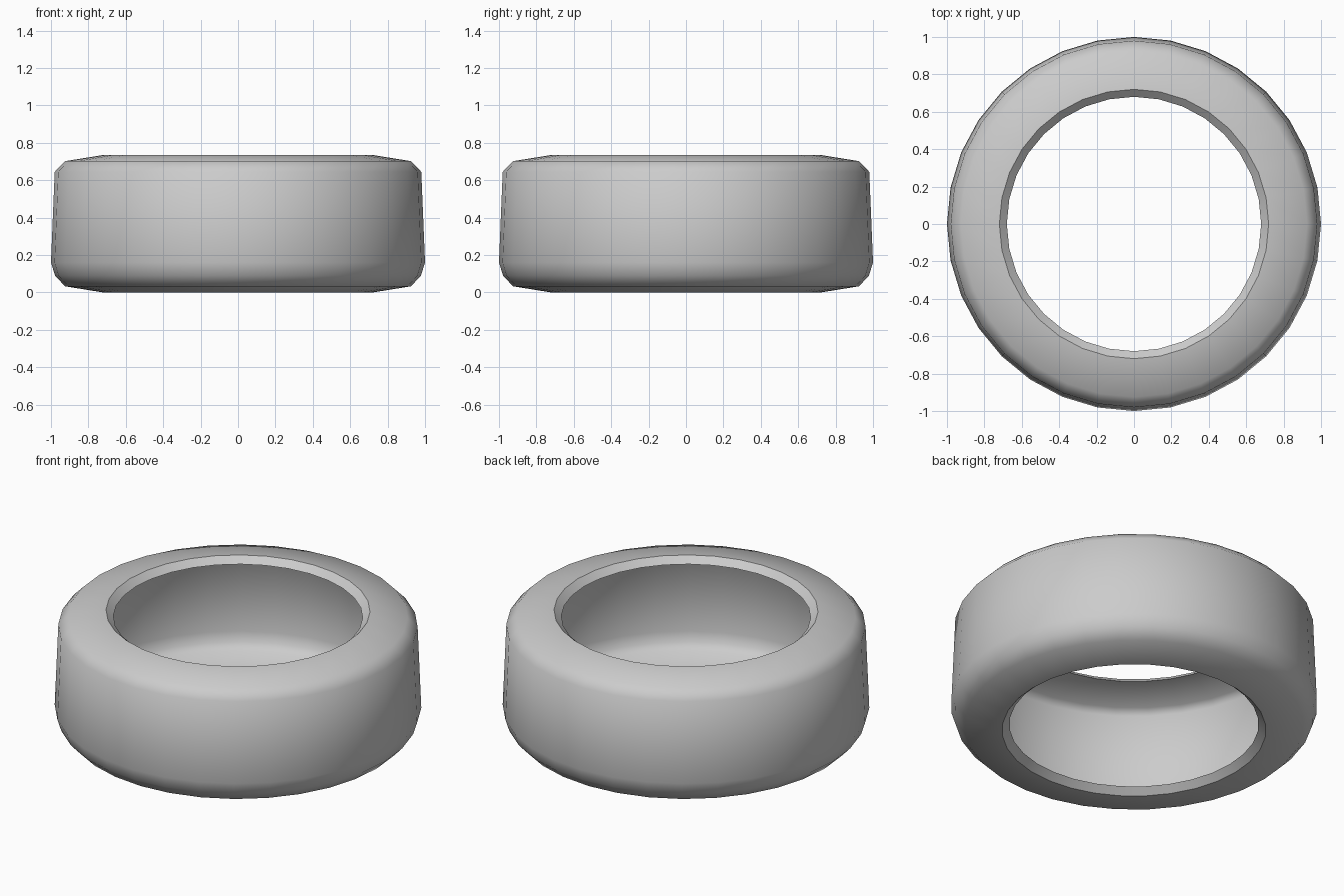
import bpy, bmesh, math

if "Cube" in bpy.data.objects:
    bpy.data.objects.remove(bpy.data.objects["Cube"])

SIDES = 32

# Closed cross-section (radius, height): outer skin going up, then hollow inner skin going down
outer = [(0.72, 0.0), (0.925, 0.033), (0.978, 0.09), (1.0, 0.16),
         (0.98, 0.645), (0.925, 0.702), (0.72, 0.735)]
inner = [(0.68, 0.698), (0.91, 0.665), (0.942, 0.63),
         (0.96, 0.165), (0.942, 0.108), (0.91, 0.071), (0.68, 0.037)]


def lathe(name, profile, sides):
    """Spin a closed profile around z."""
    bm = bmesh.new()
    rings = []
    for i in range(sides):
        a = 2 * math.pi * i / sides
        rings.append([bm.verts.new((r * math.cos(a), r * math.sin(a), z)) for r, z in profile])
    n = len(profile)
    for i in range(sides):
        a, b = rings[i], rings[(i + 1) % sides]
        for j in range(n):
            k = (j + 1) % n
            bm.faces.new((a[j], b[j], b[k], a[k]))
    bmesh.ops.recalc_face_normals(bm, faces=bm.faces)
    mesh = bpy.data.meshes.new(name)
    bm.to_mesh(mesh)
    bm.free()
    obj = bpy.data.objects.new(name, mesh)
    bpy.context.collection.objects.link(obj)
    return obj


# Hollow tyre, smooth shoulders with crisp bead lips
tyre = lathe("tyre", outer + inner, SIDES)
bpy.context.view_layer.objects.active = tyre
tyre.select_set(True)
bpy.ops.object.shade_smooth_by_angle(angle=math.radians(48))
